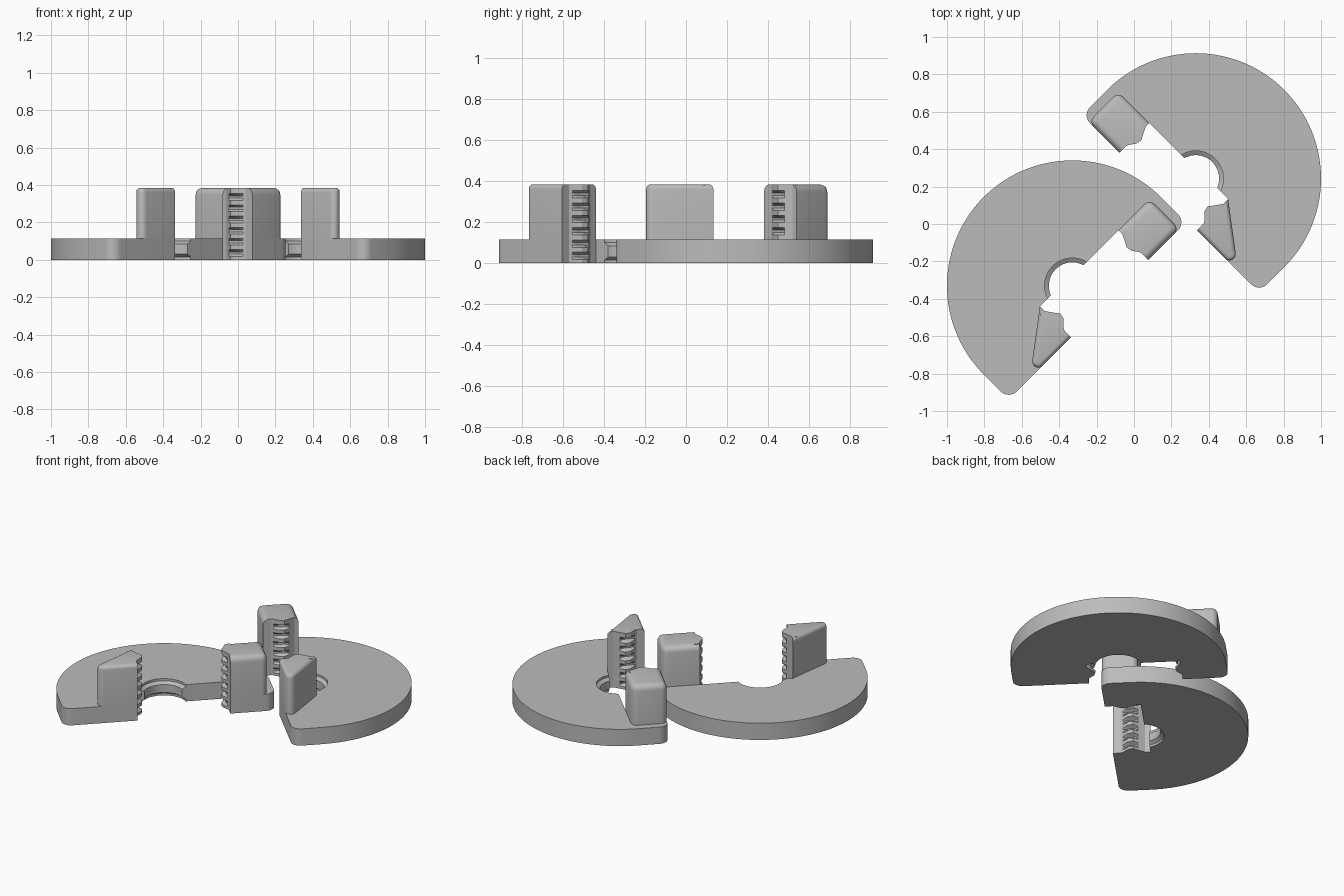
import bpy
import bmesh
from math import sin, cos, pi, sqrt, asin

cube = bpy.data.objects.get("Cube")
if cube:
    bpy.data.objects.remove(cube, do_unlink=True)

grey = bpy.data.materials.new("plain_grey")
grey.use_nodes = True
COLOUR = (0.5, 0.5, 0.5, 1)
grey.diffuse_color = COLOUR
grey.node_tree.nodes["Principled BSDF"].inputs["Base Color"].default_value = COLOUR

PLATE_H, TOP = 0.115, 0.385
RADIUS, EDGE = 0.67, 0.19           # disc radius, flat cut position
HALF = sqrt(0.5)


def loft(bm, layers):
    """Join rings of (u, w) points, given as (z, ring), into a closed solid."""
    rings = [[bm.verts.new((u, w, z)) for u, w in ring] for z, ring in layers]
    for low, high in zip(rings, rings[1:]):
        for i in range(len(low)):
            j = (i + 1) % len(low)
            bm.faces.new((low[i], low[j], high[j], high[i]))
    bm.faces.new(rings[0][::-1])
    bm.faces.new(rings[-1])


def arc(cx, cy, r, start, end, n):
    return [(cx + r * cos(start + (end - start) * i / n),
             cy + r * sin(start + (end - start) * i / n)) for i in range(n + 1)]


def finish(bm, name, side):
    """Turn the part to its 45 degree pose; side +1 is the mirrored left piece."""
    cy = 0.243 if side > 0 else -0.33
    for v in bm.verts:
        u, w = v.co.x, v.co.y
        v.co.x = -side * ((u + w) * HALF - 0.33)
        v.co.y = (u - w) * HALF + cy
    bmesh.ops.recalc_face_normals(bm, faces=bm.faces)
    mesh = bpy.data.meshes.new(name)
    bm.to_mesh(mesh)
    bm.free()
    mesh.materials.append(grey)
    ob = bpy.data.objects.new(name, mesh)
    bpy.context.collection.objects.link(ob)
    bpy.ops.object.select_all(action='DESELECT')
    ob.select_set(True)
    bpy.context.view_layer.objects.active = ob
    bpy.ops.object.shade_smooth_by_angle(angle=pi / 6)


def plate_ring(r):
    """Disc outline with a flat cut, rounded tips and a half hole of radius r."""
    a, b = asin(0.035 / r), asin(0.045 / r)
    ring = [(0.385, -0.035)]
    ring += arc(0, 0, r, -a, -pi + b, 28)
    ring += [(-0.2, -0.045), (-0.2, EDGE)]
    ring += arc(-0.61, 0.13, 0.06, pi / 2, pi, 8)
    ring += arc(0, 0, RADIUS, pi, 2 * pi, 72)
    ring += arc(0.61, 0.13, 0.06, 0, pi / 2, 8)
    return ring + [(0.385, EDGE)]


def plate(name, side):
    bm = bmesh.new()
    wide, narrow = plate_ring(0.148), plate_ring(0.125)
    loft(bm, [(0, wide), (0.015, wide), (0.03, narrow), (0.085, narrow),
              (0.1, wide), (PLATE_H, wide)])
    finish(bm, name, side)


def block(name, side, outline, inner_u, radius):
    """Upright post, rounded everywhere except on its gripping side."""
    bm = bmesh.new()
    loft(bm, [(PLATE_H - 0.005, outline), (TOP, outline)])

    def on_inner(v):
        return abs(v.co.x - inner_u) < 0.001

    edges = []
    for e in bm.edges:
        upright = abs(e.verts[0].co.z - e.verts[1].co.z) > 0.1
        top = all(v.co.z > TOP - 0.001 for v in e.verts)
        if (upright or top) and not all(on_inner(v) for v in e.verts):
            edges.append(e)
    bmesh.ops.bevel(bm, geom=edges, offset=radius, segments=5, profile=0.5,
                    affect='EDGES', clamp_overlap=True)
    finish(bm, name, side)


def jaw(name, side, base, facing, height):
    """Toothed ridge running the full height of the gripping side."""
    def ring(k):
        h = facing * height
        return [(base - facing * 0.03, -0.012), (base, -0.012),
                (base + h * 0.55, 0.03), (base + h * k, 0.06),
                (base + h * k * 0.85, 0.092), (base + h * 0.2, 0.125),
                (base, 0.145), (base - facing * 0.03, 0.145)]

    pitch, layers = 0.06, [(0, ring(1))]
    for tooth in range(7):
        for frac, k in ((0.3, 1), (0.5, 0.3), (0.7, 0.3), (0.9, 1)):
            z = (tooth + frac) * pitch
            if z < TOP - 0.004:
                layers.append((z, ring(k)))
    layers.append((TOP, ring(1)))
    bm = bmesh.new()
    loft(bm, layers)
    finish(bm, name, side)


# Two mirrored clamp halves
for label, side in (("right", -1), ("left", 1)):
    plate(label + "_half_disc", side)
    block(label + "_wide_post", side,
          [(0.385, -0.035), (0.62, -0.035), (0.62, EDGE), (0.385, EDGE)], 0.385, 0.038)
    block(label + "_wedge_post", side,
          [(-0.2, -0.045), (-0.2, EDGE), (-0.44, EDGE), (-0.452, 0.145)], -0.2, 0.025)
    jaw(label + "_wide_jaw", side, 0.387, -1, 0.036)
    jaw(label + "_wedge_jaw", side, -0.202, 1, 0.052)
